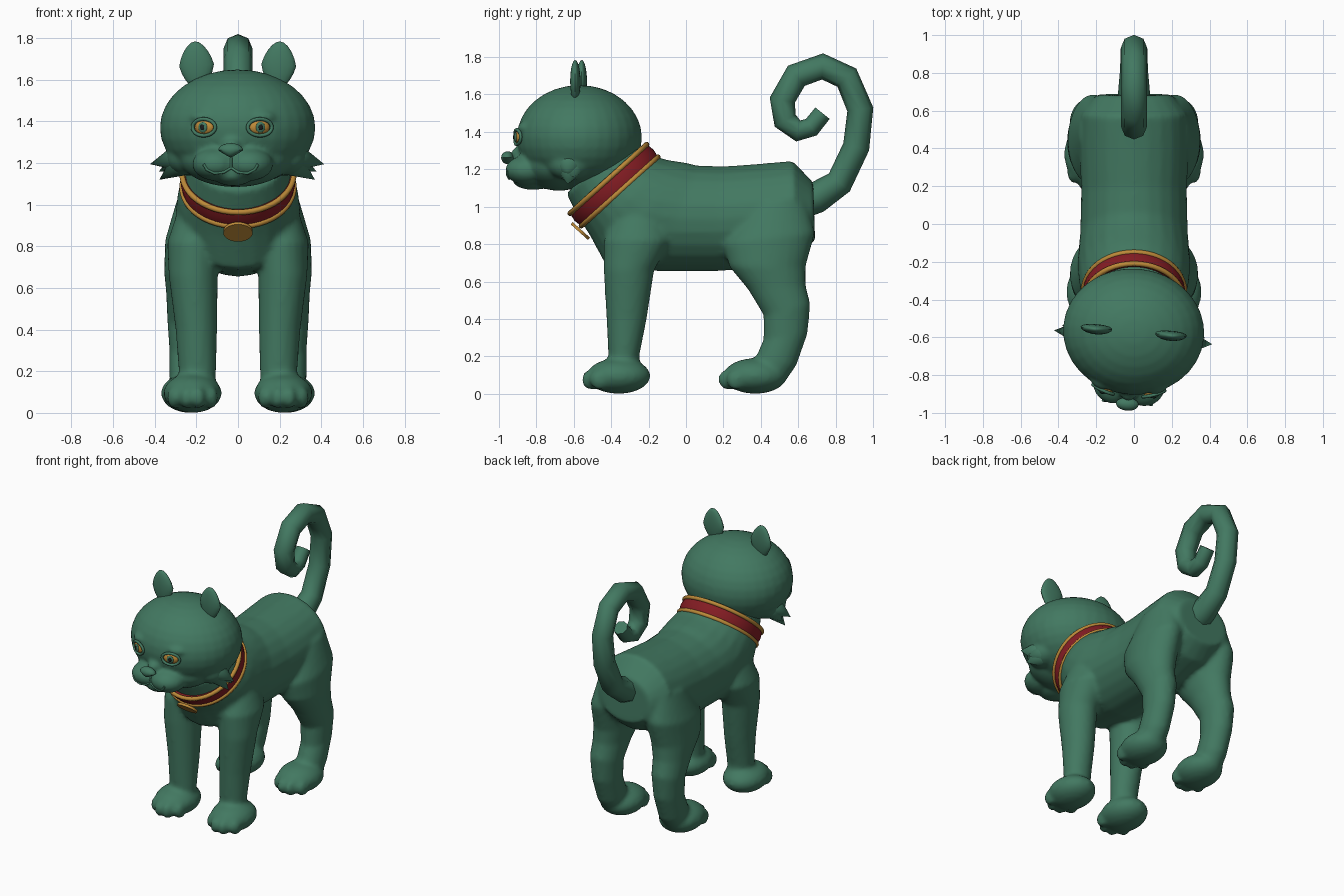
import bpy
import bmesh
from math import sin, cos, pi, radians
from mathutils import Matrix, Vector

cube = bpy.data.objects.get("Cube")
if cube:
    bpy.data.objects.remove(cube)


def material(name, color):
    m = bpy.data.materials.new(name)
    m.use_nodes = True
    m.diffuse_color = (*color, 1)
    m.node_tree.nodes["Principled BSDF"].inputs["Base Color"].default_value = (*color, 1)
    return m


GREEN = material("jade green", (0.055, 0.19, 0.12))
RED = material("collar red", (0.23, 0.012, 0.017))
GOLD = material("gold", (0.5, 0.25, 0.04))
DARK = material("pupil black", (0.01, 0.012, 0.012))


def make(name, bm, mat):
    bmesh.ops.recalc_face_normals(bm, faces=bm.faces)
    me = bpy.data.meshes.new(name)
    bm.to_mesh(me)
    bm.free()
    ob = bpy.data.objects.new(name, me)
    bpy.context.collection.objects.link(ob)
    me.materials.append(mat)
    return ob


def select(ob):
    bpy.ops.object.select_all(action='DESELECT')
    ob.select_set(True)
    bpy.context.view_layer.objects.active = ob


def smooth(ob, angle=40):
    select(ob)
    bpy.ops.object.shade_smooth_by_angle(angle=radians(angle))
    return ob


def fuse(ob, voxel, repeat):
    """Melt overlapping solids into one soft skin."""
    r = ob.modifiers.new("fuse", 'REMESH')
    r.mode, r.voxel_size = 'VOXEL', voxel
    s = ob.modifiers.new("soften", 'SMOOTH')
    s.factor, s.iterations = 0.5, repeat
    select(ob)
    bpy.ops.object.convert(target='MESH')
    return smooth(ob, 70)


def ball(bm, center, radii, turn=Matrix(), seg=32):
    m = Matrix.Translation(center) @ turn @ Matrix.Diagonal((*radii, 1))
    bmesh.ops.create_uvsphere(bm, u_segments=seg, v_segments=seg // 2, radius=1, matrix=m)


def loft(bm, rings, side=1, n=24):
    """Rings are (x, half width, y and z of one end, y and z of the other)."""
    loops = []
    for x, w, y1, z1, y2, z2 in rings:
        a, b = Vector((side * x, y1, z1)), Vector((side * x, y2, z2))
        mid, half = (a + b) / 2, (a - b) / 2
        loops.append([bm.verts.new(mid + half * sin(t) + Vector((w * cos(t), 0, 0)))
                      for t in (2 * pi * i / n for i in range(n))])
    for p, q in zip(loops, loops[1:]):
        for i in range(n):
            j = (i + 1) % n
            bm.faces.new((p[i], p[j], q[j], q[i]))
    bm.faces.new(loops[0])
    bm.faces.new(loops[-1])
    bmesh.ops.recalc_face_normals(bm, faces=bm.faces)


def tube(name, points, radius, mat, widths=None, cyclic=False, sides=2):
    cu = bpy.data.curves.new(name, 'CURVE')
    cu.dimensions = '3D'
    cu.bevel_depth, cu.bevel_resolution, cu.use_fill_caps = radius, sides, True
    sp = cu.splines.new('POLY')
    sp.points.add(len(points) - 1)
    for i, p in enumerate(points):
        sp.points[i].co = (*p, 1)
        sp.points[i].radius = widths[i] if widths else 1
    sp.use_cyclic_u = cyclic
    ob = bpy.data.objects.new(name, cu)
    bpy.context.collection.objects.link(ob)
    cu.materials.append(mat)
    select(ob)
    bpy.ops.object.convert(target='MESH')
    return smooth(bpy.context.object, 60)


# Body: torso with neck, four legs, paws and toes
torso = [(0, .23, -.31, 1.39, -.64, 1.07), (0, .262, -.2, 1.28, -.58, .95),
         (0, .29, -.1, 1.25, -.51, .84), (0, .3, 0, 1.235, -.43, .69),
         (0, .285, .06, 1.22, -.15, .655), (0, .28, .2, 1.215, .15, .655),
         (0, .29, .4, 1.23, .4, .67), (0, .285, .57, 1.245, .59, .73),
         (0, .2, .68, 1.13, .69, .82)]
fore = [(.19, .09, -.36, 1.0, -.12, 1.0), (.21, .13, -.44, .82, -.08, .82),
        (.215, .118, -.44, .66, -.17, .66), (.2, .1, -.425, .4, -.21, .4),
        (.195, .09, -.415, .2, -.25, .2), (.195, .08, -.42, .08, -.24, .08)]
hind = [(.19, .1, .33, 1.02, .64, 1.05), (.215, .135, .2, .8, .69, .86),
        (.225, .13, .23, .68, .64, .68), (.235, .11, .33, .56, .64, .58),
        (.24, .1, .415, .42, .665, .48), (.24, .09, .415, .29, .65, .32),
        (.24, .09, .37, .19, .59, .15), (.24, .08, .36, .1, .54, .08)]
bm = bmesh.new()
loft(bm, torso)
for side in (-1, 1):
    loft(bm, fore, side)
    loft(bm, hind, side)
    for x, y in ((.218, -.36), (.23, .37)):
        ball(bm, (side * x, y, .095), (.14, .17, .095))
        for k in (-1.5, -.5, .5, 1.5):
            ball(bm, (side * x + k * .058, y - .15 + .022 * k * k, .075), (.036, .055, .055), seg=16)
fuse(make("body", bm, GREEN), .016, 4)

# Tail: tapering curl
path = [(.6, 1.02), (.7, 1.05), (.82, 1.13), (.91, 1.32), (.932, 1.52), (.86, 1.69),
        (.73, 1.75), (.59, 1.7), (.515, 1.57), (.53, 1.46), (.6, 1.405), (.67, 1.425), (.73, 1.5)]
taper = [1.3, 1.2, 1.05, 1.02, 1, 1, 1, 1, .98, .92, .82, .75, .7]
tube("tail", [(0, y, z) for y, z in path], .07, GREEN, taper)

# Head: skull, jaw, brows and muzzle in one skin
bm = bmesh.new()
ball(bm, (0, -.57, 1.37), (.375, .335, .28))
ball(bm, (0, -.68, 1.225), (.27, .19, .14))
ball(bm, (0, -.83, 1.28), (.06, .11, .055))
ball(bm, (0, -.82, 1.145), (.1, .11, .055))
for side in (-1, 1):
    ball(bm, (side * .08, -.84, 1.195), (.115, .12, .08))
    ball(bm, (side * .13, -.83, 1.42), (.08, .06, .04))
    ball(bm, (side * .24, -.6, 1.23), (.1, .12, .09))
head = fuse(make("head", bm, GREEN), .013, 5)
face = [head]


def on_face(x, z, lift=0):
    hit, spot, normal, _ = head.ray_cast(Vector((x, -2, z)), Vector((0, 1, 0)))
    return spot + normal * lift if hit else Vector((x, -.85, z))


# Nose: rounded triangle
bm = bmesh.new()
ball(bm, (0, -.955, 1.262), (.06, .035, .034), seg=20)
for v in bm.verts:
    if v.co.z < 1.262:
        v.co.x *= 1 - (1.262 - v.co.z) * 20
face.append(smooth(make("nose", bm, GREEN)))

# Mouth: smiling lip line under the nose
smile = [(-.13, 1.195), (-.115, 1.17), (-.08, 1.152), (-.035, 1.157), (0, 1.178),
         (.035, 1.157), (.08, 1.152), (.115, 1.17), (.13, 1.195)]
face.append(tube("mouth", [on_face(x, z, .002) for x, z in smile], .007, GREEN))
face.append(tube("lip_cleft", [on_face(0, z, .002) for z in (1.178, 1.2, 1.225)], .006, GREEN))

for side, label in ((-1, "right"), (1, "left")):
    # Eye: gold almond with iris, pupil and lids
    x, z = side * .132, 1.372
    spot = on_face(x, z)
    aim = Matrix.Rotation(side * radians(20), 4, 'Z')
    for part, mat, radii, lift in (("eye", GOLD, (.052, .024, .036), 0),
                                   ("iris", GREEN, (.023, .008, .026), .021),
                                   ("pupil", DARK, (.011, .004, .014), .028)):
        bm = bmesh.new()
        ball(bm, spot + aim @ Vector((0, -lift, 0)), radii, aim, 20)
        face.append(smooth(make(label + "_" + part, bm, mat)))
    rim = [spot + aim @ Vector((.06 * cos(t), -.008 - .006 * sin(t) ** 2, .04 * sin(t)))
           for t in (2 * pi * i / 24 for i in range(24))]
    face.append(tube(label + "_eyelids", rim, .009, GREEN, cyclic=True))

    # Ear: flat leaf, drawn in towards the tip
    bm = bmesh.new()
    ball(bm, (0, 0, 0), (.084, .027, .115), seg=20)
    for v in bm.verts:
        v.co.x *= 1 - .25 * abs(v.co.z) / .115
        v.co.y += .8 * v.co.x ** 2
    bm.transform(Matrix.Translation((side * .198, -.575, 1.67)) @ Matrix.Rotation(side * radians(4), 4, 'Y'))
    face.append(smooth(make(label + "_ear", bm, GREEN)))

    # Cheek tuft: pointed locks of fur
    bm = bmesh.new()
    for tip, root in (((.42, -.6, 1.195), (.27, -.6, 1.23)), ((.375, -.6, 1.12), (.25, -.6, 1.21)),
                      ((.38, -.57, 1.16), (.25, -.58, 1.22))):
        a, b = Vector((side * root[0], *root[1:])), Vector((side * tip[0], *tip[1:]))
        turn = (b - a).to_track_quat('Z', 'Y').to_matrix().to_4x4()
        bmesh.ops.create_cone(bm, cap_ends=True, segments=12, radius1=.075, radius2=0,
                              depth=(b - a).length, matrix=Matrix.Translation((a + b) / 2) @ turn)
    face.append(smooth(make(label + "_cheek_tuft", bm, GREEN), 50))

# Turn the whole head slightly towards its right
pivot = Matrix.Translation((0, -.55, 0))
swing = pivot @ Matrix.Rotation(radians(-5), 4, 'Z') @ pivot.inverted()
for ob in face:
    ob.data.transform(swing)

# Collar: red band with gold piping, tilted around the neck
tilt = Matrix.Translation((0, -.385, 1.115)) @ Matrix.Rotation(radians(42), 4, 'X')


def ring(rx, ry, height, n=48):
    return [tilt @ Vector((rx * cos(t), ry * sin(t), height)) for t in (2 * pi * i / n for i in range(n))]


bm = bmesh.new()
profile = ((.25, -.042), (.277, -.042), (.284, 0), (.277, .042), (.25, .042))
loops = [[bm.verts.new(p) for p in ring(r - .008, r, h)] for r, h in profile]
for p, q in zip(loops, loops[1:] + loops[:1]):
    for i in range(len(p)):
        j = (i + 1) % len(p)
        bm.faces.new((p[i], p[j], q[j], q[i]))
smooth(make("collar_band", bm, RED))
for label, h in (("lower", -.045), ("upper", .045)):
    tube(label + "_collar_trim", ring(.268, .276, h), .014, GOLD, cyclic=True)

# Tag: gold oval disc hanging from the collar
bm = bmesh.new()
bmesh.ops.create_cone(bm, cap_ends=True, segments=32, radius1=1, radius2=1, depth=1,
                      matrix=Matrix.Translation((0, -.565, .87)) @ Matrix.Rotation(radians(-42), 4, 'X')
                      @ Matrix.Diagonal((.07, .062, .016, 1)))
smooth(make("collar_tag", bm, GOLD))
